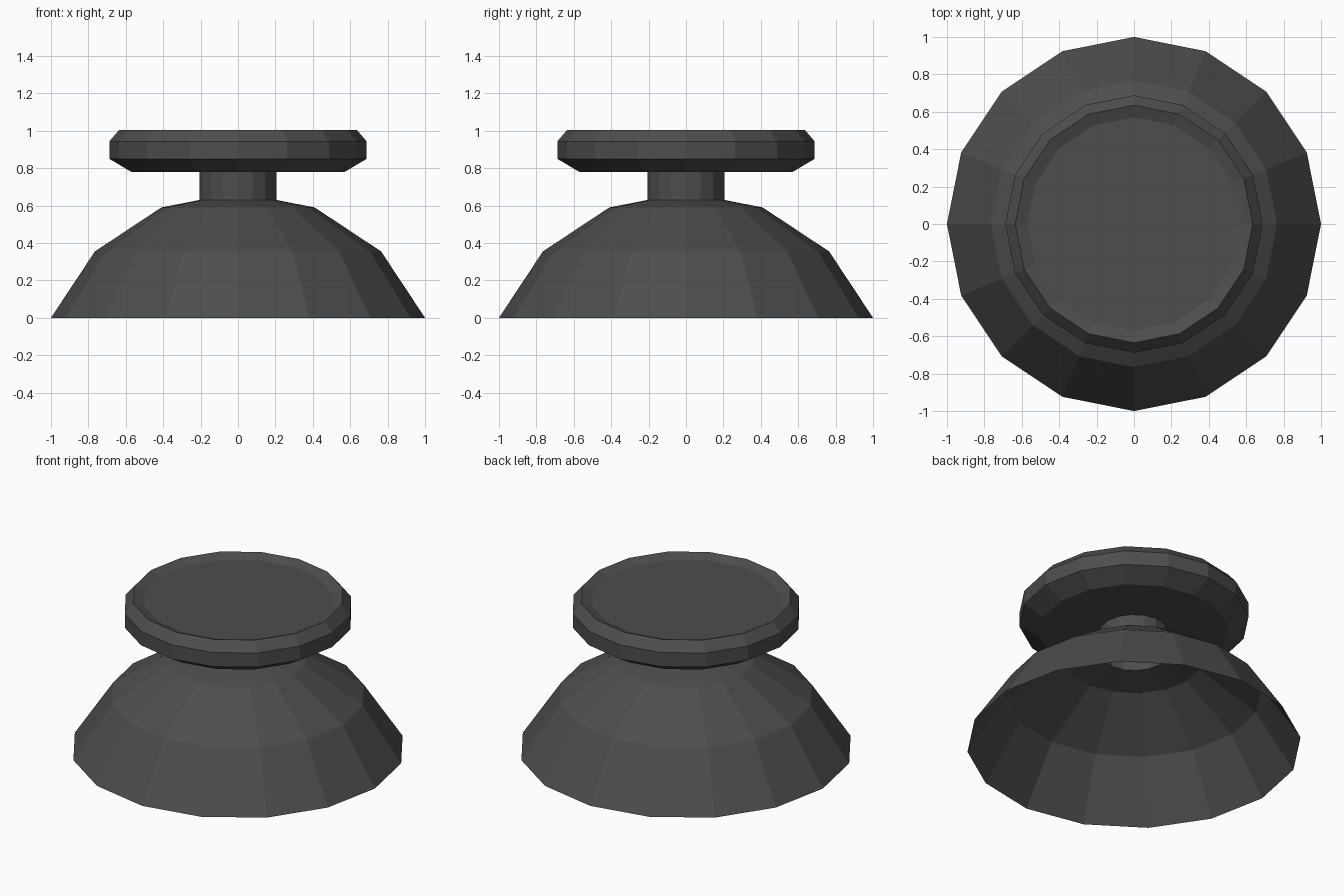
import bpy, bmesh
from math import sin, cos, pi

if "Cube" in bpy.data.objects:
    bpy.data.objects.remove(bpy.data.objects["Cube"])

SIDES = 16

mat = bpy.data.materials.new("dark_rubber")
mat.diffuse_color = (0.075, 0.075, 0.075, 1)
mat.use_nodes = True
mat.node_tree.nodes["Principled BSDF"].inputs["Base Color"].default_value = mat.diffuse_color


def lathe(name, profile, cap_top=False):
    """Turn a (radius, height) profile, listed bottom to top, around z."""
    bm = bmesh.new()
    rings = [[bm.verts.new((r * cos(2 * pi * i / SIDES), r * sin(2 * pi * i / SIDES), z))
              for i in range(SIDES)] for r, z in profile]
    for low, high in zip(rings, rings[1:]):
        for i in range(SIDES):
            j = (i + 1) % SIDES
            bm.faces.new((low[i], low[j], high[j], high[i]))
    if cap_top:
        bm.faces.new(rings[-1])
    mesh = bpy.data.meshes.new(name)
    bm.to_mesh(mesh)
    bm.free()
    mesh.materials.append(mat)
    obj = bpy.data.objects.new(name, mesh)
    bpy.context.collection.objects.link(obj)
    return obj


# Hollow dome, open underneath and around the stem
lathe("dome_skirt", [(1.0, 0.0), (0.765, 0.355), (0.41, 0.59), (0.205, 0.63)])

# Hollow stem
lathe("stem", [(0.205, 0.63), (0.205, 0.78)])

# Thumb pad with bevelled rim and shallow dished top
lathe("thumb_pad", [(0.205, 0.78), (0.57, 0.78), (0.688, 0.85), (0.688, 0.943),
                    (0.635, 1.005), (0.57, 0.98)], cap_top=True)
